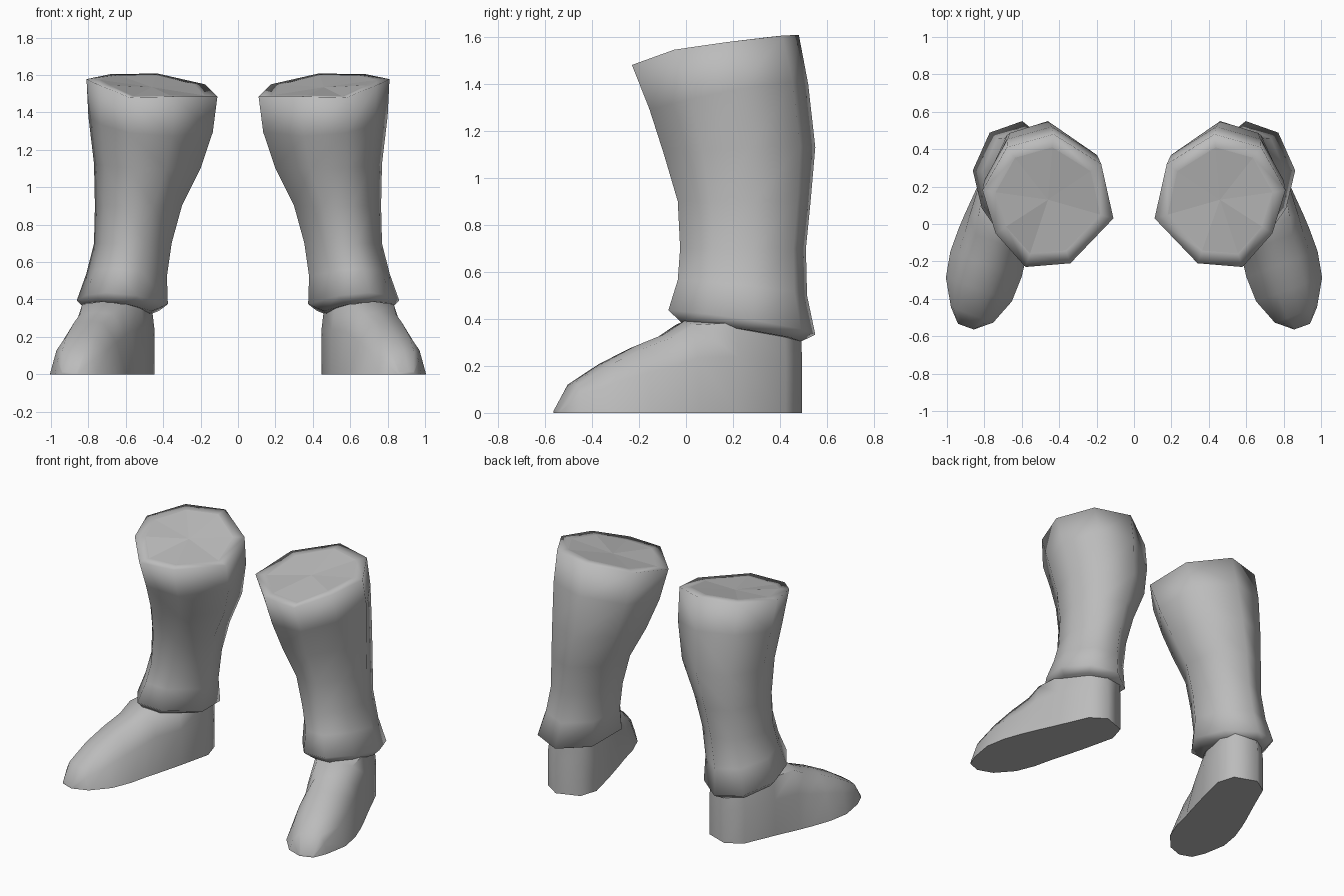
import bpy, bmesh

if "Cube" in bpy.data.objects:
    bpy.data.objects.remove(bpy.data.objects["Cube"])

grey = bpy.data.materials.new("warm_grey")
grey.diffuse_color = (0.5, 0.5, 0.5, 1)
grey.use_nodes = True
grey.node_tree.nodes["Principled BSDF"].inputs["Base Color"].default_value = grey.diffuse_color


def loft(name, rings, cap_start=True, cap_end=True):
    """Skin a list of equal-length rings, returning the object and its bmesh."""
    bm = bmesh.new()
    loops = [[bm.verts.new(p) for p in ring] for ring in rings]
    n = len(loops[0])
    for a, b in zip(loops, loops[1:]):
        for i in range(n):
            j = (i + 1) % n
            bm.faces.new((a[i], a[j], b[j], b[i]))
    if cap_start:
        bm.faces.new(loops[0][::-1])
    if cap_end:
        bm.faces.new(loops[-1])
    return bm, loops


def finish(bm, name):
    """Turn a bmesh into a pair of mirrored parts."""
    bmesh.ops.recalc_face_normals(bm, faces=bm.faces)
    me = bpy.data.meshes.new(name)
    bm.to_mesh(me)
    bm.free()
    me.materials.append(grey)
    ob = bpy.data.objects.new(name, me)
    bpy.context.collection.objects.link(ob)
    ob.modifiers.new("Mirror", 'MIRROR')
    return ob


# Trouser leg: eight-sided rings, all scaled from the rim outline
rim = [(0.34, -0.21, 1.485), (0.58, -0.23, 1.48), (0.74, -0.05, 1.545), (0.81, 0.18, 1.578),
       (0.68, 0.41, 1.605), (0.43, 0.48, 1.608), (0.175, 0.32, 1.55), (0.11, 0.03, 1.485)]
unit = [((x - 0.11) / 0.70, (y + 0.23) / 0.71) for x, y, z in rim]


def leg_ring(x0, x1, y0, y1, z_front, z_back, z_side=0.0):
    return [(x0 + (x1 - x0) * u, y0 + (y1 - y0) * v,
             z_front + (z_back - z_front) * v + z_side * (u - 0.5)) for u, v in unit]


levels = [  # x min, x max, y min, y max, front height, back height, sideways tilt
    (0.46, 0.82, -0.02, 0.49, 0.38, 0.305, 0.03),
    (0.375, 0.862, -0.075, 0.55, 0.43, 0.335, 0.04),
    (0.38, 0.81, -0.035, 0.515, 0.56, 0.50, 0.03),
    (0.355, 0.77, -0.025, 0.51, 0.70, 0.70, 0),
    (0.30, 0.765, -0.035, 0.53, 0.90, 0.90, 0),
    (0.20, 0.77, -0.095, 0.55, 1.10, 1.13, 0.02),
    (0.135, 0.80, -0.155, 0.52, 1.28, 1.40, 0.06),
]
cx, cy = 0.46, 0.13
inner = [(cx + (x - cx) * 0.80, cy + (y - cy) * 0.80, z + (1.545 - z) * 0.1) for x, y, z in rim]
bm, loops = loft("trouser_leg", [leg_ring(*l) for l in levels] + [rim, inner], cap_end=False)
for f in bm.faces:
    f.smooth = True
# Flat fan closing the top
hub = bm.verts.new((cx, cy, 1.535))
for i in range(8):
    bm.faces.new((loops[-1][i], loops[-1][(i + 1) % 8], hub))
finish(bm, "trouser_leg")

# Shoe: cross-sections from heel to toe, along an axis turned outward
stations = [  # distance, outer width, inner width, height, top width factor
    (-0.24, 0.08, 0.08, 0.38, 0.9),
    (-0.14, 0.155, 0.155, 0.38, 0.9),
    (0.08, 0.17, 0.18, 0.40, 0.85),
    (0.26, 0.185, 0.195, 0.39, 0.6),
    (0.35, 0.19, 0.20, 0.335, 0.48),
    (0.48, 0.19, 0.215, 0.285, 0.42),
    (0.62, 0.165, 0.21, 0.215, 0.42),
    (0.76, 0.085, 0.155, 0.125, 0.55),
    (0.83, 0.02, 0.07, 0.012, 0.9),
]


def section(d, out, inn, h, top):
    mid = (1 + top) / 2 + 0.06
    pts = [(out, 0), (out * mid, h * 0.6), (out * top, h * 0.96), (-0.01, h),
           (-inn * top, h * 0.96), (-inn * mid, h * 0.6), (-inn, 0)]
    return [(0.64 + 0.34 * d + 0.94 * s, 0.24 - 0.94 * d + 0.34 * s, z) for s, z in pts]


bm, loops = loft("shoe", [section(*s) for s in stations])
shoe = finish(bm, "shoe")
bpy.context.view_layer.objects.active = shoe
shoe.select_set(True)
bpy.ops.object.shade_smooth_by_angle(angle=1.2)
